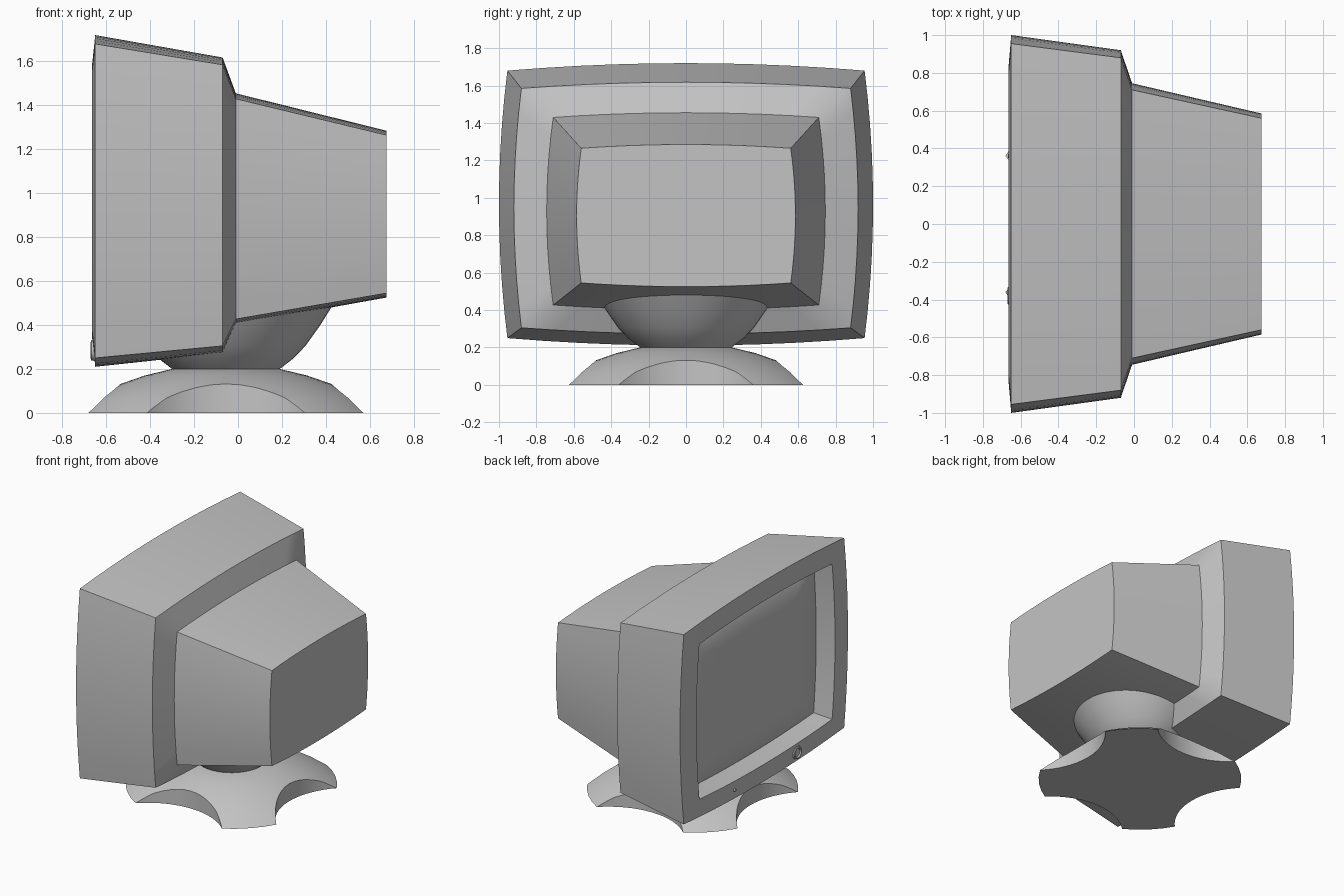
import bpy, bmesh, math
from mathutils import Matrix

cube = bpy.data.objects.get("Cube")
if cube:
    bpy.data.objects.remove(cube, do_unlink=True)

grey = bpy.data.materials.new("warm_grey_plastic")
grey.use_nodes = True
colour = (0.55, 0.55, 0.55, 1)
grey.diffuse_color = colour
grey.node_tree.nodes["Principled BSDF"].inputs["Base Color"].default_value = colour

STAND_X = -0.055
SIDE_STEPS = 10


def finish(name, bm, angle=30):
    bmesh.ops.recalc_face_normals(bm, faces=bm.faces)
    mesh = bpy.data.meshes.new(name)
    bm.to_mesh(mesh)
    bm.free()
    obj = bpy.data.objects.new(name, mesh)
    bpy.context.collection.objects.link(obj)
    mesh.materials.append(grey)
    bpy.ops.object.select_all(action='DESELECT')
    obj.select_set(True)
    bpy.context.view_layer.objects.active = obj
    bpy.ops.object.shade_smooth_by_angle(angle=math.radians(angle))
    return obj


def bowed_outline(half_y, top, bottom, bow_y, bow_z):
    """Rectangle whose four sides bow outwards, as (y, z) points."""
    mid, half_z = (top + bottom) / 2, (top - bottom) / 2
    points = []
    for side in range(4):
        for i in range(SIDE_STEPS):
            t = -1 + 2 * i / SIDE_STEPS
            bow = 1 - t * t
            if side % 2 == 0:
                y, z = t * half_y, -half_z - bow * bow_z
            else:
                y, z = half_y + bow * bow_y, t * half_z
            if side >= 2:
                y, z = -y, -z
            points.append((y, mid + z))
    return points


def bridge(bm, a, b):
    for i in range(len(a)):
        j = (i + 1) % len(a)
        bm.faces.new((a[i], a[j], b[j], b[i]))


def add_ring(bm, x, outline):
    return [bm.verts.new((x, y, z)) for y, z in outline]


# Casing, from the back panel forward to the bezel and into the recess
bm = bmesh.new()
sections = [
    # x, half width, top, bottom, side bow, top bow
    (0.675, 0.56, 1.265, 0.545, 0.025, 0.02),
    (-0.01, 0.71, 1.43, 0.427, 0.035, 0.025),
    (-0.07, 0.88, 1.585, 0.305, 0.04, 0.033),
    (-0.65, 0.955, 1.68, 0.25, 0.045, 0.04),
    (-0.665, 0.79, 1.55, 0.38, 0.035, 0.03),
    (-0.525, 0.77, 1.53, 0.40, 0.03, 0.025),
]
previous = None
for x, *shape in sections:
    ring = add_ring(bm, x, bowed_outline(*shape))
    if previous:
        bridge(bm, previous, ring)
    else:
        bm.faces.new(ring)
    previous = ring
finish("casing", bm)

# Screen, domed forward inside the recess
bm = bmesh.new()
outline = bowed_outline(*sections[-1][1:])
centre_z = 0.965
previous = None
for s in (1, 0.96, 0.91, 0.85, 0.77, 0.66, 0.5, 0.25):
    x = -0.525 - 0.07 * (1 - s ** 5)
    ring = add_ring(bm, x, [(y * s, centre_z + (z - centre_z) * s) for y, z in outline])
    if previous:
        bridge(bm, previous, ring)
    previous = ring
bm.faces.new(previous)
finish("screen", bm, 60)


def lathe(name, profile, segments=48):
    """Closed solid turned about the stand axis from (radius, z) points."""
    bm = bmesh.new()
    previous = None
    for r, z in profile:
        ring = [bm.verts.new((STAND_X + r * math.cos(a), r * math.sin(a), z))
                for a in (2 * math.pi * i / segments for i in range(segments))]
        if previous:
            bridge(bm, previous, ring)
        else:
            bm.faces.new(ring)
        previous = ring
    bm.faces.new(previous)
    return finish(name, bm)


# Swivel bowl under the casing
lathe("swivel_bowl", [(0.245, 0.19), (0.245, 0.2), (0.31, 0.25), (0.362, 0.305),
                      (0.43, 0.4), (0.48, 0.48)])

# Domed foot with four round scallops, leaving four diagonal toes
foot = lathe("foot", [(0.722, 0), (0.62, 0.068), (0.485, 0.13), (0.37, 0.17),
                      (0.245, 0.2)])
bm = bmesh.new()
for k in range(4):
    a = k * math.pi / 2
    spot = Matrix.Translation((STAND_X + math.cos(a), math.sin(a), 0.1))
    bmesh.ops.create_cone(bm, cap_ends=True, segments=64, radius1=0.519,
                          radius2=0.519, depth=0.6, matrix=spot)
cutter = finish("foot_cutter", bm)
cutter.hide_render = True
cutter.hide_viewport = True
scallop = foot.modifiers.new("scallops", 'BOOLEAN')
scallop.operation = 'DIFFERENCE'
scallop.solver = 'EXACT'
scallop.use_self = True
scallop.object = cutter
bpy.context.view_layer.update()

# Bake the cut, then drop the helper
baked = bpy.data.meshes.new_from_object(
    foot.evaluated_get(bpy.context.evaluated_depsgraph_get()))
foot.modifiers.clear()
foot.data = baked
bpy.data.objects.remove(cutter, do_unlink=True)
bpy.ops.object.select_all(action='DESELECT')
foot.select_set(True)
bpy.context.view_layer.objects.active = foot
bpy.ops.object.shade_smooth_by_angle(angle=math.radians(30))


# Round controls on the lower bezel
def bezel_button(name, y, z, radii):
    bm = bmesh.new()
    previous = None
    for r, x in radii:
        ring = [bm.verts.new((x, y + r * math.cos(a), z + r * math.sin(a)))
                for a in (2 * math.pi * i / 24 for i in range(24))]
        if previous:
            bridge(bm, previous, ring)
        else:
            bm.faces.new(ring)
        previous = ring
    bm.faces.new(previous)
    finish(name, bm)


bezel_button("power_button", -0.38, 0.285,
             [(0.05, -0.645), (0.046, -0.668), (0.036, -0.671), (0.03, -0.662)])
bezel_button("indicator", 0.36, 0.285, [(0.014, -0.645), (0.01, -0.668)])
